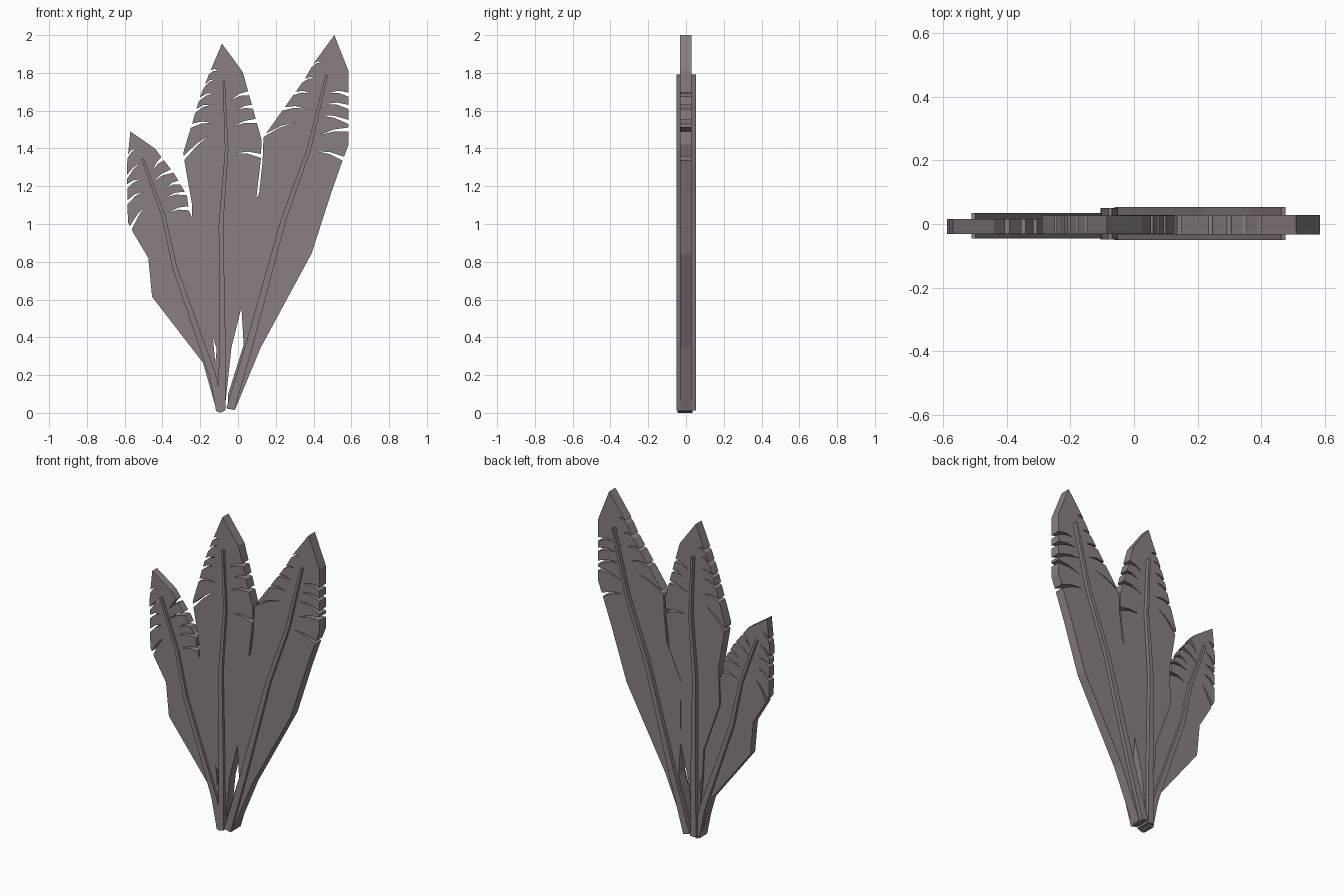
import bpy, bmesh
from mathutils import Vector

mat = bpy.data.materials.new("dusty mauve grey")
mat.diffuse_color = (0.25, 0.21, 0.23, 1)


def plate(name, pts, y0, y1):
    """Extrude an (x, z) outline from y0 (front) to y1 (back)."""
    bm = bmesh.new()
    face = bm.faces.new([bm.verts.new((p[0], y0, p[1])) for p in pts])
    ext = bmesh.ops.extrude_face_region(bm, geom=[face])
    verts = [g for g in ext["geom"] if isinstance(g, bmesh.types.BMVert)]
    bmesh.ops.translate(bm, verts=verts, vec=(0, y1 - y0, 0))
    bmesh.ops.recalc_face_normals(bm, faces=bm.faces)
    me = bpy.data.meshes.new(name)
    bm.to_mesh(me)
    bm.free()
    me.materials.append(mat)
    ob = bpy.data.objects.new(name, me)
    bpy.context.collection.objects.link(ob)


def notched(outline, notches, width):
    """Insert slightly bent tears (mouth x, z, inner x, z) into the nearest outline edge."""
    pts = [Vector(p) for p in outline]
    n = len(pts)
    cuts = [[] for _ in pts]
    for mx, mz, ix, iz in notches:
        m, best = Vector((mx, mz)), None
        for i in range(n):
            e = pts[(i + 1) % n] - pts[i]
            t = min(max((m - pts[i]).dot(e) / e.length_squared, 0), 1)
            dist = (pts[i] + e * t - m).length
            if best is None or dist < best[0]:
                best = (dist, i, t * e.length)
        cuts[best[1]].append((best[2], Vector((ix, iz))))
    out = []
    up = Vector((0, 0.01))
    for i in range(n):
        out.append(pts[i])
        e = pts[(i + 1) % n] - pts[i]
        d = e.normalized()
        for s, inner in sorted(cuts[i], key=lambda c: c[0]):
            h = min(width / 2, e.length * 0.3)
            s = min(max(s, h * 1.2), e.length - h * 1.2)
            a, b = pts[i] + d * (s - h), pts[i] + d * (s + h)
            out += [a, a.lerp(inner, 0.5) + up, inner, b.lerp(inner, 0.5) + up, b]
    return out


def rib(name, path, w0, w1, y0, y1):
    """Tapered strip following the path from tip (width w0) to base (width w1)."""
    p = [Vector(q) for q in path]
    left, right = [], []
    for i, q in enumerate(p):
        d = (p[min(i + 1, len(p) - 1)] - p[max(i - 1, 0)]).normalized()
        w = (w0 + (w1 - w0) * (p[0].y - q.y) / (p[0].y - p[-1].y)) / 2
        side = Vector((-d.y, d.x)) * w
        left.append(q + side)
        right.append(q - side)
    plate(name, left + right[::-1], y0, y1)


# left (short) leaf: tip, right edge down, base, left edge up
left_outline = [(-0.57, 1.49), (-0.44, 1.40), (-0.34, 1.27), (-0.27, 1.15), (-0.26, 1.07),
                (-0.25, 1.05), (-0.18, 0.75), (-0.12, 0.50), (-0.133, 0.40), (-0.12, 0.26),
                (-0.085, 0.02), (-0.115, 0.02), (-0.185, 0.265), (-0.455, 0.615),
                (-0.475, 0.82), (-0.555, 0.955), (-0.583, 1.01), (-0.588, 1.31)]
left_notches = [(-0.40, 1.345, -0.455, 1.28), (-0.345, 1.28, -0.45, 1.225),
                (-0.31, 1.22, -0.38, 1.19), (-0.275, 1.16, -0.385, 1.14),
                (-0.262, 1.08, -0.37, 1.06), (-0.585, 1.36, -0.54, 1.395),
                (-0.587, 1.25, -0.52, 1.32), (-0.587, 1.20, -0.515, 1.235),
                (-0.585, 1.115, -0.505, 1.17), (-0.567, 0.98, -0.495, 1.09)]
plate("left_leaf", notched(left_outline, left_notches, 0.022), -0.031, 0.016)
rib("left_rib", [(-0.505, 1.345), (-0.395, 1.045), (-0.335, 0.77), (-0.135, 0.20), (-0.095, 0.01)],
    0.014, 0.04, -0.045, 0.034)

# middle leaf
mid_outline = [(-0.085, 1.955), (0.025, 1.805), (0.06, 1.68), (0.125, 1.445), (0.12, 1.33),
               (0.10, 1.165), (0.08, 0.95), (0.018, 0.56), (-0.035, 0.345), (-0.07, 0.02),
               (-0.105, 0.02), (-0.12, 0.26), (-0.113, 0.34), (-0.133, 0.40), (-0.14, 0.56),
               (-0.25, 0.87), (-0.243, 1.10), (-0.283, 1.33), (-0.29, 1.375),
               (-0.20, 1.675), (-0.155, 1.79)]
mid_notches = [(0.06, 1.69, -0.04, 1.655), (0.075, 1.62, -0.005, 1.60),
               (0.095, 1.545, -0.03, 1.515), (0.12, 1.36, -0.015, 1.375),
               (-0.15, 1.80, -0.105, 1.81), (-0.178, 1.73, -0.12, 1.765),
               (-0.205, 1.66, -0.13, 1.69), (-0.225, 1.60, -0.145, 1.63),
               (-0.245, 1.52, -0.135, 1.535), (-0.286, 1.35, -0.15, 1.47)]
plate("middle_leaf", notched(mid_outline, mid_notches, 0.022), -0.032, 0.027)
rib("middle_rib", [(-0.075, 1.755), (-0.06, 1.39), (-0.09, 1.00), (-0.083, 0.36), (-0.085, 0.015)],
    0.012, 0.04, -0.048, 0.051)

# right (tall) leaf
right_outline = [(0.51, 2.00), (0.585, 1.81), (0.585, 1.42), (0.548, 1.32), (0.495, 1.17),
                 (0.39, 0.845), (0.12, 0.345), (-0.015, 0.02), (-0.055, 0.02), (-0.052, 0.10),
                 (0.03, 0.36), (0.018, 0.56), (0.015, 0.95), (0.112, 1.165), (0.13, 1.33),
                 (0.135, 1.46), (0.355, 1.77), (0.40, 1.85)]
right_notches = [(0.585, 1.685, 0.48, 1.695), (0.585, 1.62, 0.46, 1.635),
                 (0.585, 1.54, 0.435, 1.575), (0.585, 1.50, 0.43, 1.47),
                 (0.56, 1.345, 0.415, 1.385), (0.40, 1.845, 0.445, 1.855),
                 (0.35, 1.765, 0.41, 1.77), (0.30, 1.69, 0.385, 1.69),
                 (0.24, 1.61, 0.36, 1.61), (0.145, 1.47, 0.31, 1.54)]
plate("right_leaf", notched(right_outline, right_notches, 0.022), -0.033, 0.029)
rib("right_rib", [(0.47, 1.79), (0.375, 1.395), (0.24, 1.02), (0.06, 0.36), (-0.04, 0.02)],
    0.014, 0.045, -0.05, 0.053)

# gathered stalk at the base, closing the fan on the ground
plate("stalk_foot", [(-0.12, 0.02), (-0.10, 0.0), (-0.07, 0.01), (-0.075, 0.05), (-0.11, 0.05)],
      -0.044, 0.034)
